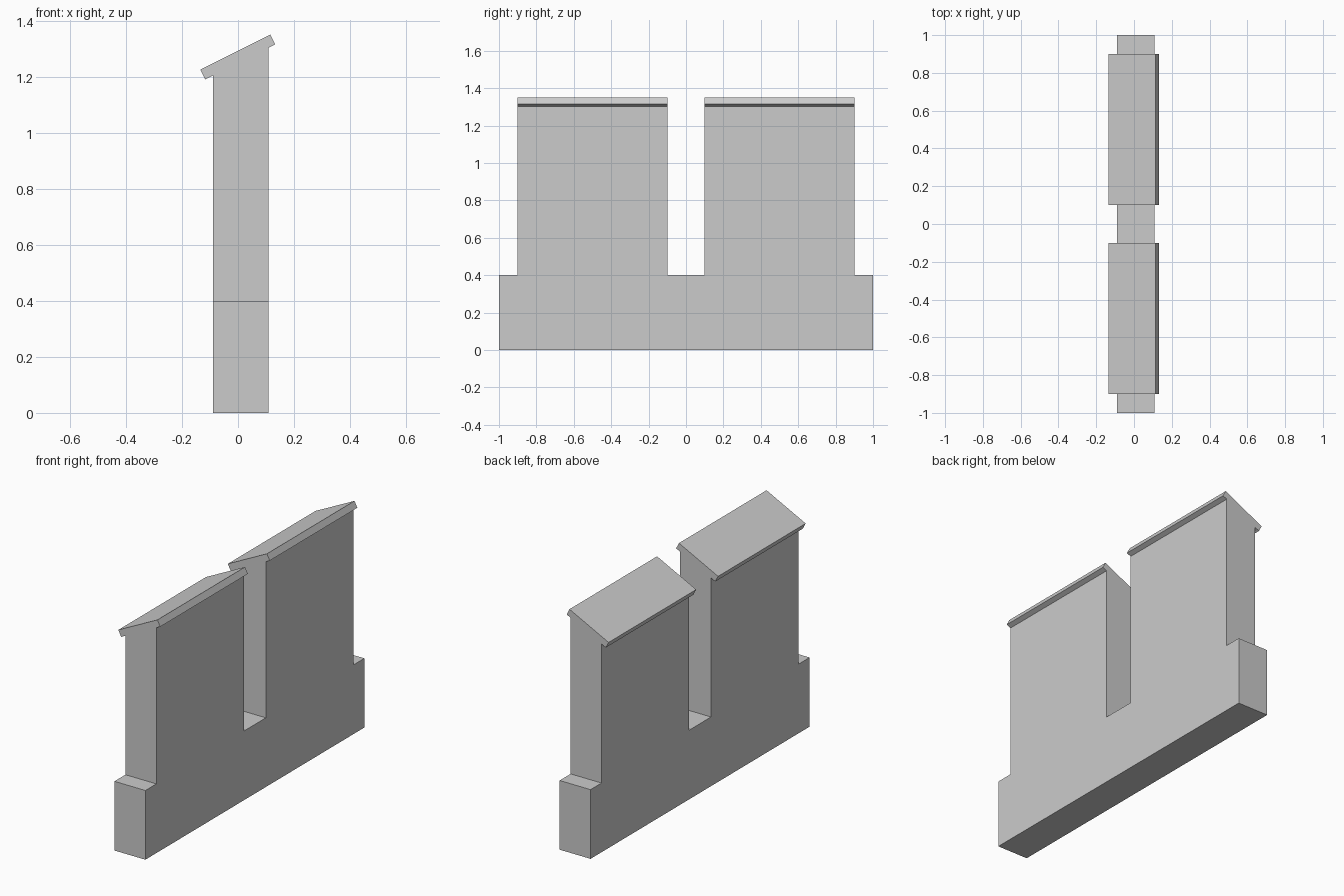
import bpy, bmesh

cube = bpy.data.objects.get("Cube")
if cube:
    bpy.data.objects.remove(cube, do_unlink=True)

stone = bpy.data.materials.new("plain_grey")
stone.use_nodes = True
GREY = (0.6, 0.6, 0.6, 1)
stone.diffuse_color = GREY
stone.node_tree.nodes["Principled BSDF"].inputs["Base Color"].default_value = GREY


def extrude_along_y(name, profile, y0, y1):
    """Solid prism from an (x, z) profile running from y0 to y1."""
    bm = bmesh.new()
    face = bm.faces.new([bm.verts.new((x, y0, z)) for x, z in profile])
    moved = bmesh.ops.extrude_face_region(bm, geom=[face])["geom"]
    verts = [g for g in moved if isinstance(g, bmesh.types.BMVert)]
    bmesh.ops.translate(bm, verts=verts, vec=(0, y1 - y0, 0))
    bmesh.ops.recalc_face_normals(bm, faces=bm.faces)
    mesh = bpy.data.meshes.new(name)
    bm.to_mesh(mesh)
    bm.free()
    mesh.materials.append(stone)
    obj = bpy.data.objects.new(name, mesh)
    bpy.context.collection.objects.link(obj)
    return obj


LEFT, RIGHT, LEDGE = -0.09, 0.108, 0.4

# Low wall along the full length
extrude_along_y("base_wall", [(LEFT, 0), (RIGHT, 0), (RIGHT, LEDGE), (LEFT, LEDGE)], -1, 1)

# Two raised panels with sloping tops, each under a tilted coping slab
panel = [(LEFT, LEDGE), (RIGHT, LEDGE), (RIGHT, 1.303), (LEFT, 1.204)]
coping = [(-0.117, 1.19), (0.133, 1.315), (0.115, 1.35), (-0.135, 1.225)]
for side, y0, y1 in (("front", -0.9, -0.1), ("back", 0.1, 0.9)):
    extrude_along_y(side + "_panel", panel, y0, y1)
    extrude_along_y(side + "_coping", coping, y0, y1)
